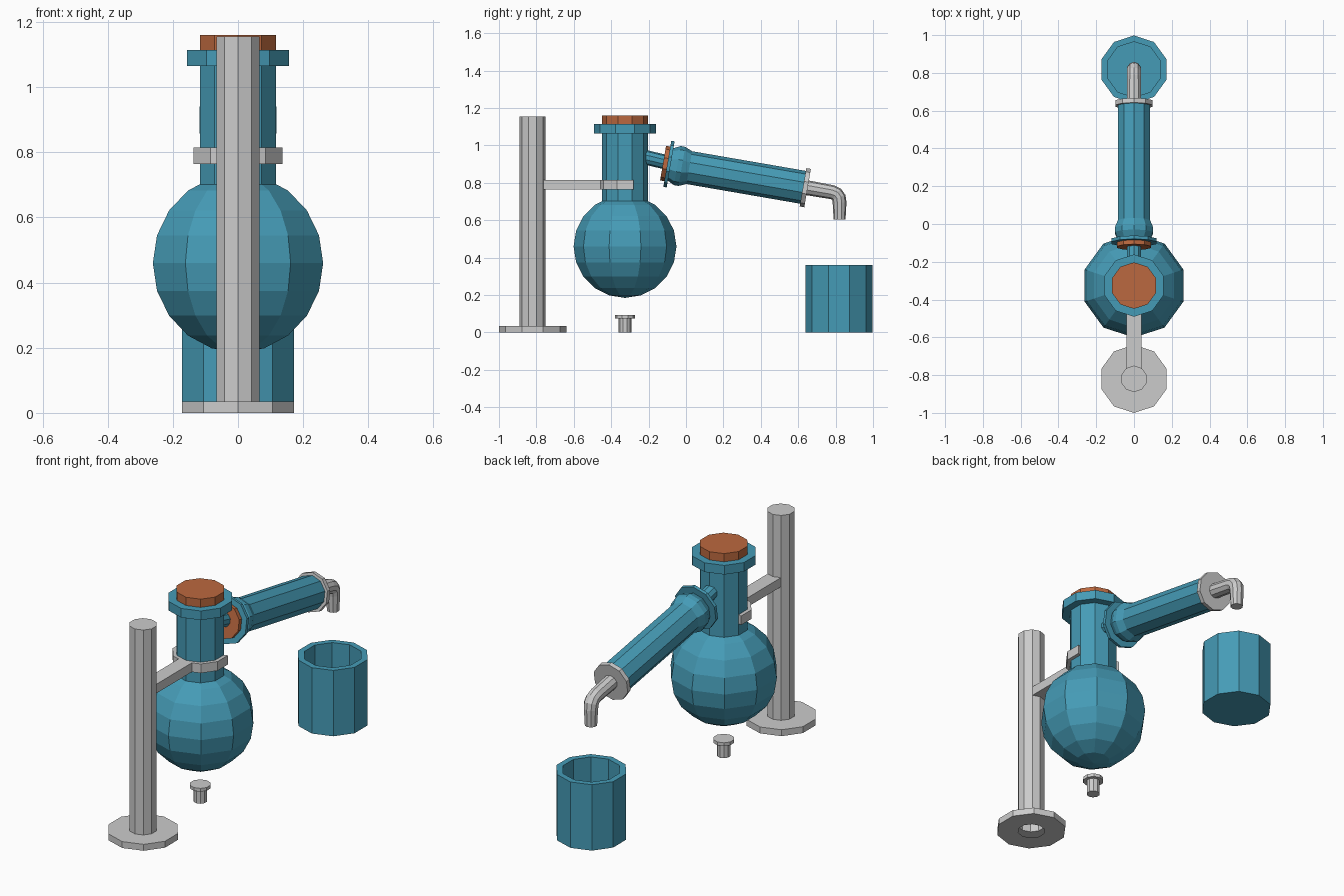
import bpy, math
from mathutils import Matrix, Vector

if "Cube" in bpy.data.objects:
    bpy.data.objects.remove(bpy.data.objects["Cube"])

SIDES = 10


def material(name, color):
    m = bpy.data.materials.new(name)
    m.diffuse_color = color
    m.use_nodes = True
    m.node_tree.nodes["Principled BSDF"].inputs["Base Color"].default_value = m.diffuse_color
    return m


TEAL = material("teal_glass", (0.06, 0.33, 0.47, 1))
CORK = material("orange_cork", (0.50, 0.14, 0.05, 1))


def add_mesh(name, verts, faces, mat=None):
    me = bpy.data.meshes.new(name)
    me.from_pydata(verts, [], faces)
    if mat:
        me.materials.append(mat)
    ob = bpy.data.objects.new(name, me)
    bpy.context.collection.objects.link(ob)
    return ob


def ring_point(r, k):
    # corner k of a ten-sided ring, corner 0 pointing to -y
    a = math.radians(-90 + 360 / SIDES * k)
    return Vector((r * math.cos(a), r * math.sin(a), 0))


def skin(name, rings, mat=None):
    """Bridge rings of points; a ring of one point closes to a tip."""
    verts, faces, starts = [], [], []
    for ring in rings:
        starts.append(len(verts))
        verts += ring
    for i in range(len(rings) - 1):
        a, b = starts[i], starts[i + 1]
        for k in range(SIDES):
            n = (k + 1) % SIDES
            if len(rings[i]) == 1:
                faces.append((a, b + n, b + k))
            elif len(rings[i + 1]) == 1:
                faces.append((a + k, a + n, b))
            else:
                faces.append((a + k, a + n, b + n, b + k))
    return add_mesh(name, verts, faces, mat)


def lathe(name, profile, place, mat=None):
    """Turn (radius, height) points, listed from bottom up."""
    rings = []
    for r, z in profile:
        count = SIDES if r > 0 else 1
        rings.append([place @ (ring_point(r, k) + Vector((0, 0, z))) for k in range(count)])
    return skin(name, rings, mat)


def at(y, z=0):
    return Matrix.Translation((0, y, z))


def tube(name, path, mat=None):
    """Capped tube through (y, z, radius) points in the x = 0 plane."""
    pts = [Vector((0, y, z)) for y, z, r in path]
    rings = [[pts[0]]]
    for i, p in enumerate(pts):
        d = pts[min(i + 1, len(pts) - 1)] - pts[max(i - 1, 0)]
        rot = Matrix.Rotation(math.atan2(-d.y, d.z), 3, 'X')
        rings.append([p + rot @ ring_point(path[i][2], k) for k in range(SIDES)])
    rings.append([pts[-1]])
    return skin(name, rings, mat)


# Stand: pole and base, hollow underneath
lathe("stand", [(0.07, 0), (0.18, 0), (0.18, 0.035), (0.07, 0.035),
                (0.07, 1.155), (0, 1.155)], at(-0.82))

# Clamp arm
bpy.ops.mesh.primitive_cube_add(size=1, location=(0, -0.61, 0.79))
arm = bpy.context.object
arm.name = "clamp_arm"
arm.scale = (0.08, 0.32, 0.05)

# Open clamp ring gripping the neck
verts, faces = [], []
for k in range(-3, 4):
    for r, z in ((0.12, 0.765), (0.143, 0.765), (0.143, 0.815), (0.12, 0.815)):
        verts.append(at(-0.326, z) @ ring_point(r, k))
for i in range(6):
    for j in range(4):
        n = (j + 1) % 4
        faces.append((4 * i + j, 4 * i + 4 + j, 4 * i + 4 + n, 4 * i + n))
faces += [(0, 1, 2, 3), (27, 26, 25, 24)]
add_mesh("clamp_ring", verts, faces)

# Flask: round bulb, neck and lip
R = 0.275
bulb = [(0, -R)] + [(R * math.cos(math.radians(a)), R * math.sin(math.radians(a)))
                    for a in range(-72, 55, 18)]
lathe("flask", bulb + [(0.123, 0.242), (0.123, 0.605), (0.165, 0.605),
                       (0.165, 0.655), (0.115, 0.655)], at(-0.326, 0.46), TEAL)
lathe("flask_stopper", [(0, 1.10), (0.123, 1.10), (0.123, 1.16), (0, 1.16)], at(-0.326), CORK)

# Side arm from the neck into the condenser
tube("side_arm", [(-0.26, 0.947, 0.039), (-0.03, 0.892, 0.039)], TEAL)

# Sloping condenser with flange, cork and end collar
slope = at(-0.091, 0.90) @ Matrix.Rotation(math.radians(-99.8), 4, 'X')
lathe("condenser", [(0.08, -0.009), (0.125, -0.009), (0.125, 0.009), (0.088, 0.009),
                    (0.106, 0.045), (0.106, 0.07), (0.089, 0.11), (0.089, 0.74)], slope, TEAL)
lathe("condenser_cork", [(0, -0.032), (0.094, -0.032), (0.094, 0.0), (0, 0.0)], slope, CORK)
lathe("condenser_collar", [(0, 0.727), (0.104, 0.727), (0.104, 0.752), (0, 0.752)], slope)

# Bent outlet spout
tube("outlet_spout", [(0.63, 0.777, 0.040), (0.782, 0.750, 0.038), (0.804, 0.740, 0.038),
                      (0.817, 0.722, 0.038), (0.821, 0.695, 0.037), (0.821, 0.605, 0.032)])

# Receiving beaker
lathe("beaker", [(0, 0), (0.18, 0), (0.18, 0.36), (0.147, 0.36), (0.147, 0.03), (0, 0.03)],
      at(0.818), TEAL)

# Small burner under the flask
lathe("burner", [(0, 0), (0.034, 0), (0.034, 0.075), (0.053, 0.075), (0.053, 0.093), (0, 0.093)],
      at(-0.326))
